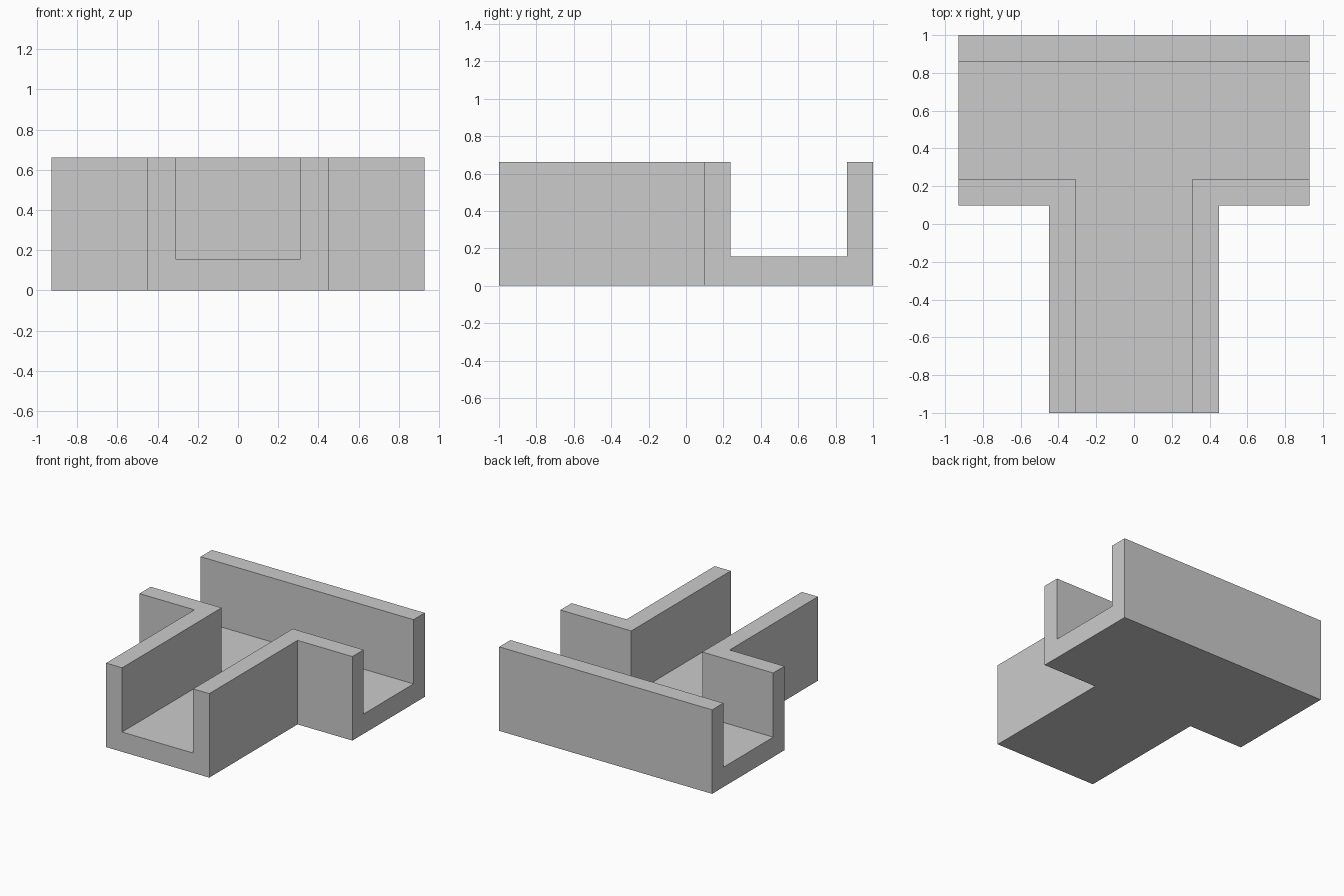
import bpy
import bmesh

if "Cube" in bpy.data.objects:
    bpy.data.objects.remove(bpy.data.objects["Cube"])


def t_prism(name, stem, bar, y_front, y_joint, y_back, z0, z1):
    """Solid T-shaped prism; stem and bar are half widths in x."""
    right = [(stem, y_front), (stem, y_joint), (bar, y_joint), (bar, y_back)]
    outline = right + [(-x, y) for x, y in reversed(right)]
    bm = bmesh.new()
    face = bm.faces.new([bm.verts.new((x, y, z0)) for x, y in outline])
    top = bmesh.ops.extrude_face_region(bm, geom=[face])["geom"]
    verts = [g for g in top if isinstance(g, bmesh.types.BMVert)]
    bmesh.ops.translate(bm, verts=verts, vec=(0, 0, z1 - z0))
    bmesh.ops.recalc_face_normals(bm, faces=bm.faces)
    mesh = bpy.data.meshes.new(name)
    bm.to_mesh(mesh)
    bm.free()
    obj = bpy.data.objects.new(name, mesh)
    bpy.context.collection.objects.link(obj)
    return obj


# Outer block of the T junction
channel = t_prism("t_channel", 0.45, 0.928, -1.0, 0.099, 1.0, 0.0, 0.662)

# Trough running through all three arms, open at the ends and top
trough = t_prism("trough_cutter", 0.31, 1.2, -1.2, 0.239, 0.86, 0.156, 0.9)
trough.hide_render = True

# Carve the trough, then remove the cutter
cut = channel.modifiers.new("carve_trough", "BOOLEAN")
cut.operation = "DIFFERENCE"
cut.solver = "EXACT"
cut.object = trough
bpy.context.view_layer.objects.active = channel
bpy.ops.object.modifier_apply(modifier=cut.name)
bpy.data.objects.remove(trough)
